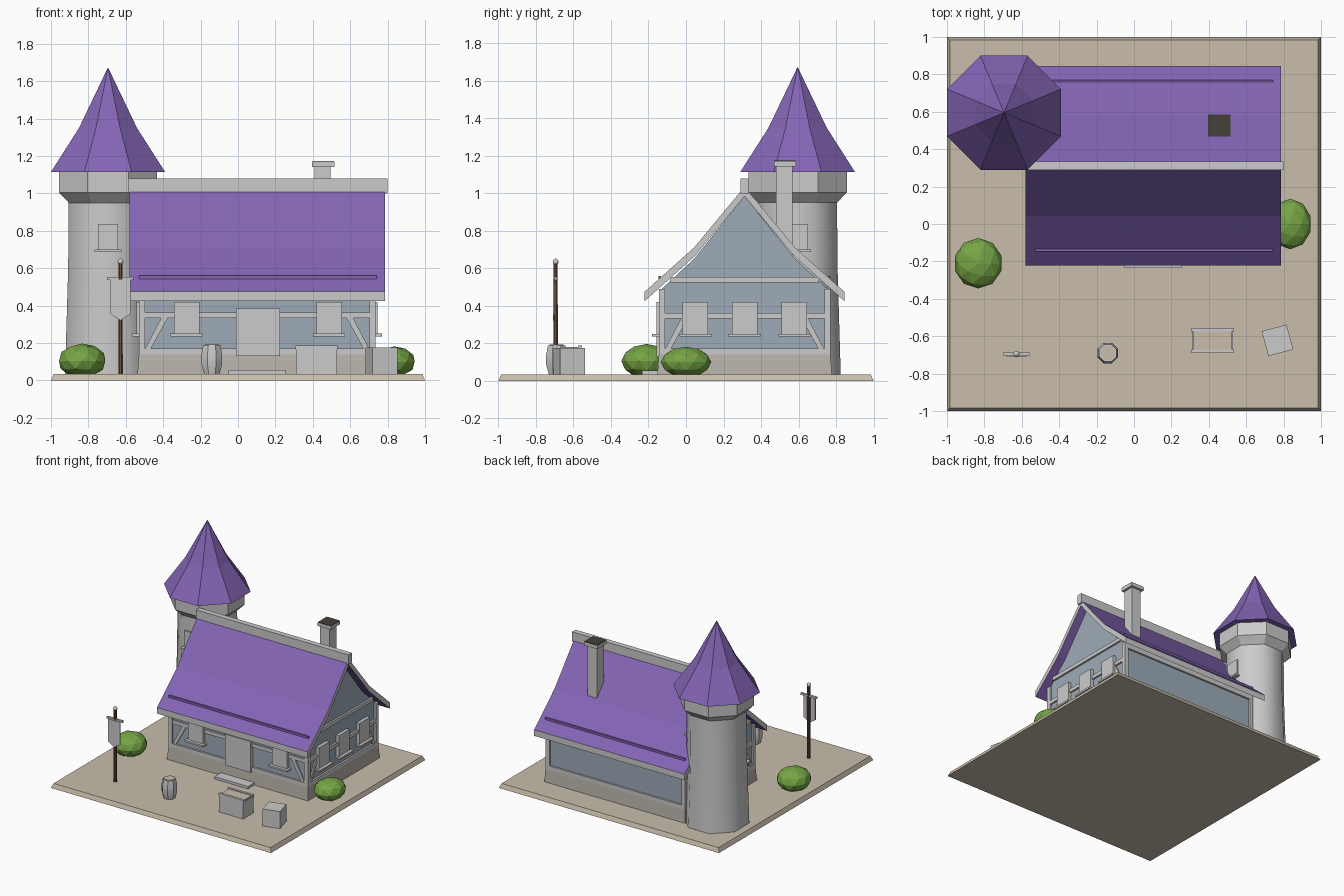
import bpy, bmesh, math
from mathutils import Vector

if "Cube" in bpy.data.objects:
    bpy.data.objects.remove(bpy.data.objects["Cube"])


def material(name, rgb):
    m = bpy.data.materials.new(name)
    m.diffuse_color = (*rgb, 1)
    m.use_nodes = True
    m.node_tree.nodes["Principled BSDF"].inputs["Base Color"].default_value = m.diffuse_color
    return m


PURPLE = material("purple_tiles", (0.23, 0.13, 0.46))
SLATE = material("slate_plaster", (0.34, 0.41, 0.48))
TAN = material("tan_earth", (0.58, 0.51, 0.41))
STONE = material("foundation_stone", (0.48, 0.45, 0.40))
GREEN = material("leaf_green", (0.18, 0.38, 0.06))
BROWN = material("dark_wood", (0.16, 0.08, 0.045))
SOOT = material("soot", (0.06, 0.05, 0.04))
GREY = material("light_trim", (0.8, 0.8, 0.8))


def make(name, verts, faces, mat=None):
    me = bpy.data.meshes.new(name)
    me.from_pydata(verts, [], faces)
    bm = bmesh.new()
    bm.from_mesh(me)
    bmesh.ops.recalc_face_normals(bm, faces=bm.faces)
    bm.to_mesh(me)
    bm.free()
    ob = bpy.data.objects.new(name, me)
    bpy.context.collection.objects.link(ob)
    if mat:
        me.materials.append(mat)
    return ob


def box(name, x, y, z, mat=None, flare=0.0):
    """Box from (min, max) ranges; flare widens the bottom."""
    v = [(x[i] + (2 * i - 1) * f, y[j] + (2 * j - 1) * f, z[k])
         for k, f in ((0, flare), (1, 0)) for i, j in ((0, 0), (1, 0), (1, 1), (0, 1))]
    f = [(0, 1, 2, 3), (4, 5, 6, 7)] + [(i, (i + 1) % 4, (i + 1) % 4 + 4, i + 4) for i in range(4)]
    return make(name, v, f, mat)


def prism(name, pts, axis, a, b, mat=None):
    """Extrude a 2D outline along x (pts = y, z) or y (pts = x, z)."""
    put = (lambda p, t: (t, p[0], p[1])) if axis == "x" else (lambda p, t: (p[0], t, p[1]))
    n = len(pts)
    v = [put(p, t) for t in (a, b) for p in pts]
    f = [tuple(range(n)), tuple(range(n, 2 * n))]
    f += [(i, (i + 1) % n, (i + 1) % n + n, i + n) for i in range(n)]
    return make(name, v, f, mat)


def lathe(name, profile, loc, n=8, mat=None, smooth=0):
    """Rings of n sides with flats facing the axes; profile gives flat-to-centre radius."""
    k = 1 / math.cos(math.pi / n)
    v = [(loc[0] + r * k * math.cos((i + .5) * math.tau / n),
          loc[1] + r * k * math.sin((i + .5) * math.tau / n), z)
         for r, z in profile for i in range(n)]
    f = [tuple(range(n)), tuple(range(len(v) - n, len(v)))]
    f += [(j * n + i, j * n + (i + 1) % n, (j + 1) * n + (i + 1) % n, (j + 1) * n + i)
          for j in range(len(profile) - 1) for i in range(n)]
    ob = make(name, v, f, mat)
    if smooth:
        bpy.context.view_layer.objects.active = ob
        ob.select_set(True)
        bpy.ops.object.shade_smooth_by_angle(angle=math.radians(smooth))
        ob.select_set(False)
    return ob


# Ground slab
box("ground", (-.985, .985), (-.985, .985), (0, .035), TAN, .015)

# Hall body
X0, X1, Y0, Y1, RY = -.53, .735, -.145, .77, .312
box("foundation", (X0, X1), (Y0, Y1), (.03, .14), STONE, .008)
prism("hall_walls", [(Y0 + .015, .13), (Y0 + .015, .49), (RY - .27, .65), (RY, .985),
                     (RY + .27, .65), (Y1 - .015, .49), (Y1 - .015, .13)],
      "x", X0 + .015, X1 - .015, SLATE)

# Timber frame: corner posts and horizontal beams
for i, x in enumerate(((X0, X0 + .033), (X1 - .033, X1))):
    for j, y in enumerate(((Y0, Y0 + .033), (Y1 - .033, Y1))):
        box(f"corner_post_{i}{j}", x, y, (.14, .49))
for nm, y in (("front", (Y0, Y0 + .03)), ("back", (Y1 - .03, Y1))):
    box(nm + "_sill_beam", (X0, X1), y, (.138, .172))
    box(nm + "_top_beam", (X0, X1), y, (.445, .485))
box("front_mid_beam", (X0, X1), (Y0 + .004, Y0 + .03), (.333, .363))
for nm, x in (("left", (X0, X0 + .03)), ("right", (X1 - .03, X1))):
    box(nm + "_sill_beam", x, (Y0, Y1), (.138, .172))
    box(nm + "_mid_beam", x, (Y0, Y1), (.333, .363))
    box(nm + "_gable_beam", x, (Y0 + .06, Y1 - .06), (.525, .555))


# Diagonal braces, mirrored to both ends of each framed wall
def brace(name, lo, hi, axis, a, b):
    for s, side in ((1, "a"), (-1, "b")):
        o = lo if s == 1 else hi
        pts = [(o + s * u, z) for u, z in ((.035, .172), (.065, .172), (.155, .335), (.12, .335))]
        prism(f"{name}_{side}", pts, axis, a, b)


brace("front_brace", X0, X1, "y", Y0 + .005, Y0 + .03)
brace("right_brace", Y0, Y1, "x", X1 - .03, X1 - .005)
brace("left_brace", Y0, Y1, "x", X0 + .005, X0 + .03)


# Windows with projecting sills
def window(name, c, wall, axis, out, z=(.25, .42), w=.068):
    for part, hw, d, zz in (("pane", w, .012, z), ("sill", w + .017, .036, (z[0] - .014, z[0]))):
        u = (c - hw, c + hw)
        t = tuple(sorted((wall - out * .03, wall + out * d)))
        box(f"{name}_{part}", *((u, t) if axis == "y" else (t, u)), zz)


window("front_window_1", -.275, Y0, "y", -1)
window("front_window_2", .487, Y0, "y", -1)
for i, c in enumerate((.05, .312, .578)):
    window(f"right_window_{i}", c, X1, "x", 1)
    window(f"left_window_{i}", c, X0, "x", -1)

# Door and step
box("door", (-.01, .225), (Y0 - .012, Y0 + .03), (.13, .385))
box("door_step", (-.05, .255), (-.235, -.14), (.03, .055))

# Roof shell: purple skin with light edges at gables and eaves
top = [(-.533, .475), (-.27, .71), (0, 1.035), (.27, .71), (.533, .475)]
outline = [(RY + d, z) for d, z in top] + [(RY + d, z - .05) for d, z in reversed(top)]
roof = prism("hall_roof", outline, "x", -.58, .787, PURPLE)
roof.data.materials.append(GREY)
for p in roof.data.polygons:
    if abs(p.normal.x) > .9 or abs(p.normal.y) > .9:
        p.material_index = 1
box("ridge_beam", (-.585, .8), (RY - .022, RY + .022), (1.0, 1.08))
for i, s in enumerate((-1, 1)):
    y = RY + s * .452
    box(f"roof_batten_{i}", (-.53, .742), (y - .006, y + .006), (.53, .56), PURPLE)

# Chimney
box("chimney_shaft", (.41, .495), (.48, .567), (.65, 1.145))
box("chimney_cap", (.395, .515), (.468, .586), (1.142, 1.17))
box("chimney_opening", (.397, .513), (.47, .584), (1.165, 1.174), SOOT)

# Round tower
T = (-.695, .595)
lathe("tower_body", [(.23, .03), (.213, .6), (.21, .96)], T, smooth=50)
lathe("tower_collar", [(.21, .95), (.262, 1.005), (.262, 1.12)], T, smooth=30)
lathe("tower_roof", [(.305, 1.115), (.155, 1.35), (.001, 1.672)], T, mat=PURPLE)
window("tower_front_window", T[0], T[1] - .212, "y", -1, (.70, .835), .054)
window("tower_side_window", T[1], T[0] + .212, "x", 1, (.70, .835), .054)

# Banner on a pole
P = (-.628, -.695)
lathe("banner_pole", [(.012, .03), (.011, .625)], P, mat=BROWN)
lathe("pole_ball", [(.004, .618), (.013, .626), (.016, .635), (.013, .644), (.003, .652)], P, smooth=60)
box("banner_bar", (-.7, -.558), (P[1] - .008, P[1] + .008), (.537, .553))
prism("banner_cloth", [(-.682, .54), (-.682, .355), (-.628, .322), (-.574, .355), (-.574, .54)],
      "y", P[1] - .014, P[1] - .006)

# Barrel
B = (-.14, -.69)
lathe("barrel", [(.04, .03), (.055, .085), (.055, .14), (.046, .19)], B, smooth=40)
lathe("barrel_lid", [(.038, .18), (.038, .193)], B, mat=TAN)

# Chest with a tan lid and side rails
box("chest", (.31, .53), (-.69, -.555), (.03, .172))
box("chest_lid", (.315, .525), (-.67, -.575), (.17, .182), TAN)
for i, y in enumerate((-.69, -.575)):
    box(f"chest_rail_{i}", (.308, .532), (y, y + .02), (.165, .188))

# Turned crate
crate = box("crate", (-.069, .069), (-.069, .069), (.03, .175))
crate.location = (.767, -.622, 0)
crate.rotation_euler.z = math.radians(15)

# Bushes: flattened faceted balls
for nm, c, r in (("bush_left", (-.833, -.21, .105), (.13, .135, .092)),
                 ("bush_right", (.835, 0, .10), (.115, .135, .082))):
    bpy.ops.mesh.primitive_ico_sphere_add(subdivisions=2, radius=1, location=c)
    ob = bpy.context.object
    ob.name = nm
    ob.scale = r
    ob.data.materials.append(GREEN)
